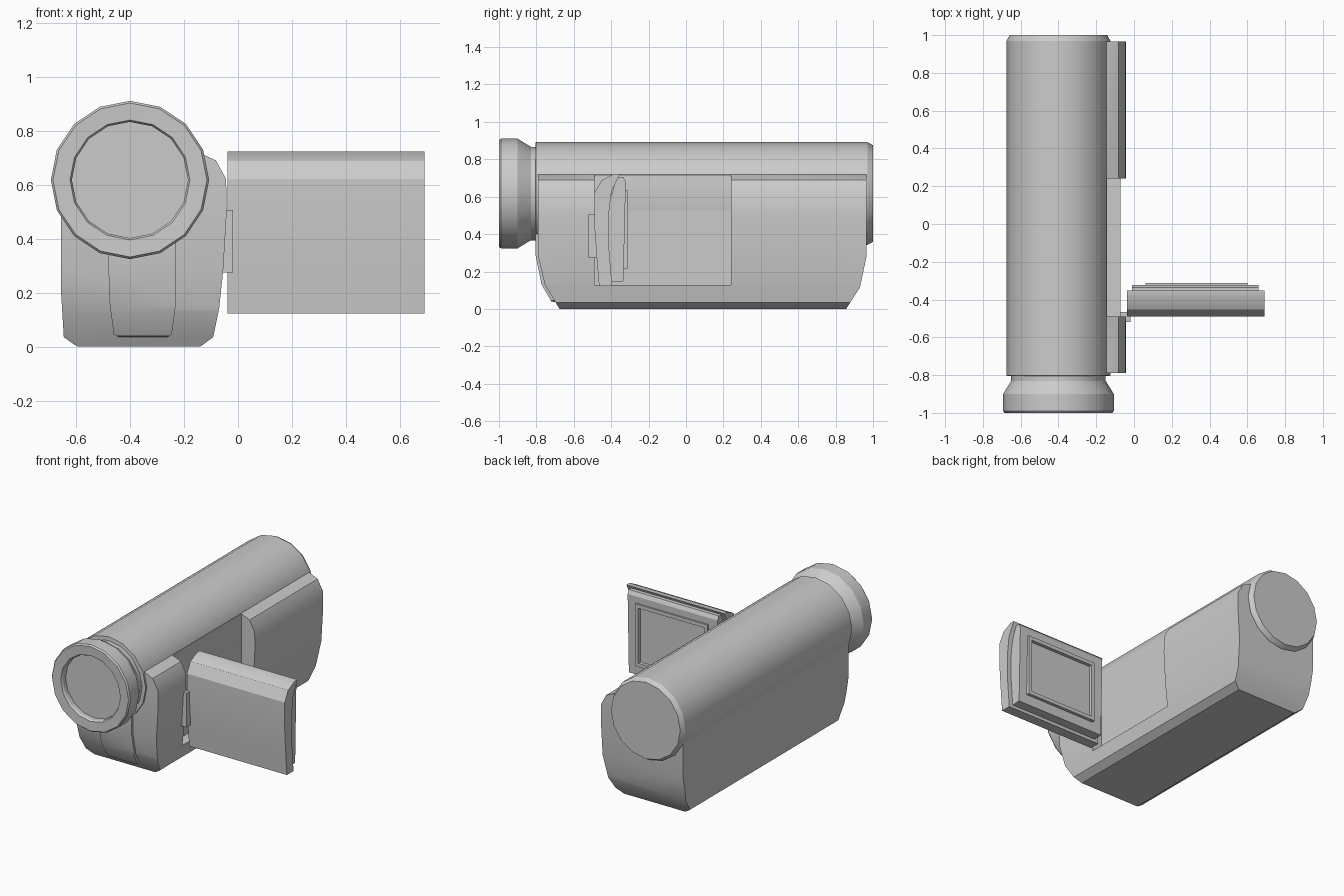
import bpy, bmesh, math

if "Cube" in bpy.data.objects:
    bpy.data.objects.remove(bpy.data.objects["Cube"])


def finish(name, bm):
    bmesh.ops.remove_doubles(bm, verts=bm.verts, dist=1e-5)
    bmesh.ops.recalc_face_normals(bm, faces=bm.faces)
    me = bpy.data.meshes.new(name)
    bm.to_mesh(me)
    bm.free()
    ob = bpy.data.objects.new(name, me)
    bpy.context.collection.objects.link(ob)
    return ob


def select(ob):
    bpy.ops.object.select_all(action='DESELECT')
    ob.select_set(True)
    bpy.context.view_layer.objects.active = ob


def smooth(ob):
    select(ob)
    bpy.ops.object.shade_smooth_by_angle(angle=math.radians(28))


def prism(name, pts, axis, a, b):
    """Extrude a profile along x (pts = y,z) or y (pts = x,z)."""
    bm = bmesh.new()
    place = (lambda p, t: (t, p[0], p[1])) if axis == 'x' else (lambda p, t: (p[0], t, p[1]))
    lo = [bm.verts.new(place(p, a)) for p in pts]
    hi = [bm.verts.new(place(p, b)) for p in pts]
    bm.faces.new(lo)
    bm.faces.new(hi)
    for i in range(len(pts)):
        j = (i + 1) % len(pts)
        bm.faces.new((lo[i], lo[j], hi[j], hi[i]))
    return finish(name, bm)


def box(name, x0, x1, y0, y1, z0, z1):
    return prism(name, [(x0, z0), (x1, z0), (x1, z1), (x0, z1)], 'y', y0, y1)


def turned(name, profile, n=16, cx=-0.4, cz=0.617):
    """Turn (radius, y) pairs around the lens axis and cap both ends."""
    bm = bmesh.new()
    rings = [[bm.verts.new((cx + r * math.sin(2 * math.pi * i / n), y,
                            cz + r * math.cos(2 * math.pi * i / n))) for i in range(n)]
             for r, y in profile]
    for p, q in zip(rings, rings[1:]):
        for i in range(n):
            j = (i + 1) % n
            bm.faces.new((p[i], p[j], q[j], q[i]))
    bm.faces.new(rings[0])
    bm.faces.new(rings[-1])
    return finish(name, bm)


def boolean(ob, cutter, op, keep=False):
    m = ob.modifiers.new("cut", 'BOOLEAN')
    m.operation, m.object, m.solver = op, cutter, 'EXACT'
    select(ob)
    bpy.ops.object.modifier_apply(modifier=m.name)
    if not keep:
        bpy.data.objects.remove(cutter)


# Barrel and lens ring
barrel = turned("barrel", [(0.255, -0.805), (0.275, -0.803), (0.275, 0.97), (0.258, 1.0)])
lens = turned("lens_ring", [(0.215, -0.955), (0.215, -0.985), (0.222, -0.997), (0.285, -1.0),
                            (0.293, -0.99), (0.293, -0.9), (0.25, -0.83), (0.25, -0.79)])

# Body: cross-section trimmed by the side outline
section = [(-0.595, 0), (-0.14, 0), (-0.092, 0.035), (-0.07, 0.14), (-0.055, 0.28), (-0.042, 0.5),
           (-0.044, 0.62), (-0.082, 0.69), (-0.15, 0.72), (-0.4, 0.72), (-0.655, 0.62),
           (-0.655, 0.2), (-0.645, 0.035)]
outline = [(-0.67, -0.01), (0.85, -0.01), (0.93, 0.115), (0.965, 0.28), (0.965, 0.8),
           (-0.79, 0.8), (-0.79, 0.28), (-0.755, 0.13)]
body = prism("body", section, 'y', -0.9, 1.1)
boolean(body, prism("body_trim", outline, 'x', -1, 0.5), 'INTERSECT')

# Recess for the folded screen, cut through body and barrel
recess = box("recess_cutter", -0.143, 0.2, -0.49, 0.24, 0.127, 0.78)
boolean(barrel, recess, 'DIFFERENCE', keep=True)
boolean(body, recess, 'DIFFERENCE')

# Raised panel below the lens, tapering at the bottom
panel = prism("front_panel", [(-0.78, 0.4), (-0.805, 0.4), (-0.805, 0.29), (-0.772, 0.13),
                              (-0.72, 0.04), (-0.69, 0.035), (-0.72, 0.13)], 'x', -0.7, 0)
boolean(panel, prism("panel_trim", [(-0.48, 0.5), (-0.48, 0.3), (-0.475, 0.16), (-0.46, 0.045),
                                    (-0.43, 0.03), (-0.27, 0.03), (-0.245, 0.045),
                                    (-0.23, 0.16), (-0.23, 0.5)], 'y', -0.9, -0.5), 'INTERSECT')

# Flip-out screen: curved shell, inner plate, raised frame with sunk display
shell = prism("screen_shell", [(-0.465, 0.123), (-0.478, 0.28), (-0.49, 0.45), (-0.489, 0.62),
                               (-0.452, 0.688), (-0.385, 0.722), (-0.352, 0.722), (-0.398, 0.63),
                               (-0.414, 0.5), (-0.412, 0.33), (-0.395, 0.123)], 'x', -0.038, 0.69)
plate = prism("screen_plate", [(-0.425, 0.145), (-0.335, 0.148), (-0.322, 0.68), (-0.335, 0.705),
                               (-0.37, 0.705), (-0.43, 0.5)], 'x', -0.01, 0.66)
frame = box("screen_frame", 0.06, 0.6, -0.345, -0.312, 0.215, 0.635)
opening = box("display_cutter", 0.085, 0.575, -0.335, -0.2, 0.24, 0.61)
boolean(plate, opening, 'DIFFERENCE', keep=True)
boolean(frame, opening, 'DIFFERENCE')

# Hinge
hinge = box("hinge", -0.075, -0.018, -0.52, -0.465, 0.275, 0.505)

for ob in (barrel, lens, body, panel, shell, plate, frame, hinge):
    smooth(ob)
